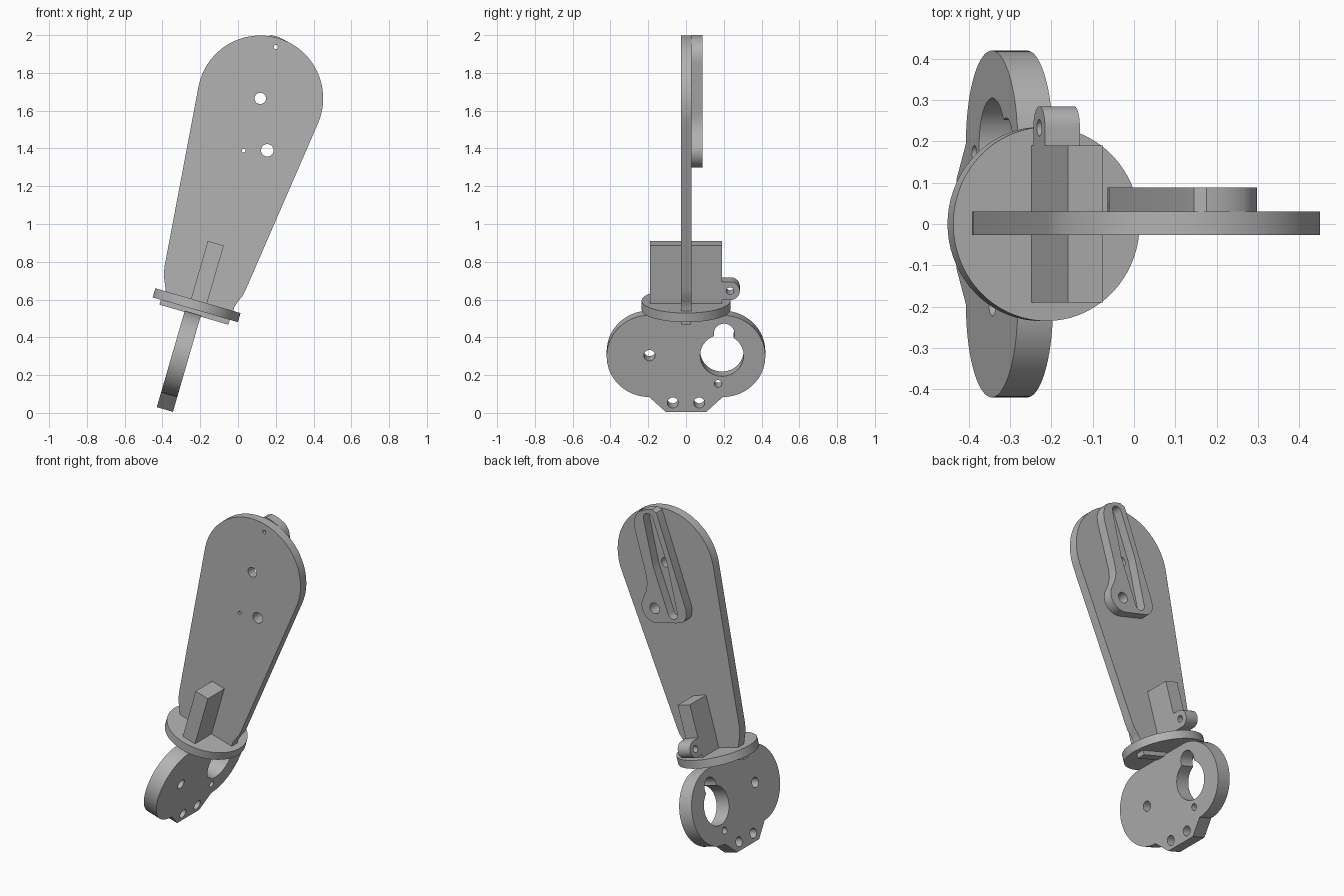
import bpy, bmesh
from math import sin, cos, radians
from mathutils import Matrix

if "Cube" in bpy.data.objects:
    bpy.data.objects.remove(bpy.data.objects["Cube"])

grey = bpy.data.materials.new("mid grey")
grey.use_nodes = True
grey.diffuse_color = (0.45, 0.45, 0.45, 1)
grey.node_tree.nodes["Principled BSDF"].inputs["Base Color"].default_value = (0.45, 0.45, 0.45, 1)

# Frames: upright sheets (x, z) and parts leaning with the joint
LEAN = Matrix.Translation((-0.219, 0, 0.57)) @ Matrix.Rotation(radians(16.2), 4, 'Y')
UPRIGHT = Matrix.Rotation(radians(90), 4, 'X')
ACROSS = LEAN @ Matrix(((0, 0, 1, 0), (1, 0, 0, 0), (0, 1, 0, 0), (0, 0, 0, 1)))


def arc(cx, cy, r, start=0, end=360, steps=32):
    """Points along an arc; a full turn leaves out the repeated point."""
    count = steps if end - start == 360 else steps + 1
    angles = [radians(start + (end - start) * i / steps) for i in range(count)]
    return [(cx + r * cos(a), cy + r * sin(a)) for a in angles]


def rect(x0, y0, x1, y1):
    return [(x0, y0), (x1, y0), (x1, y1), (x0, y1)]


def sheet(name, frame, near, far, outline, holes=()):
    """Extrude a profile with holes between two depths of its frame."""
    curve = bpy.data.curves.new(name, 'CURVE')
    curve.dimensions = '2D'
    curve.fill_mode = 'BOTH'
    curve.extrude = (far - near) / 2
    for loop in [outline, *holes]:
        spline = curve.splines.new('POLY')
        spline.points.add(len(loop) - 1)
        for point, (x, y) in zip(spline.points, loop):
            point.co = (x, y, 0, 1)
        spline.use_cyclic_u = True
    helper = bpy.data.objects.new("profile", curve)
    bpy.context.collection.objects.link(helper)
    bpy.context.view_layer.update()
    mesh = bpy.data.meshes.new_from_object(helper)
    bpy.data.objects.remove(helper)
    mesh.transform(frame @ Matrix.Translation((0, 0, (near + far) / 2)))
    bm = bmesh.new()
    bm.from_mesh(mesh)
    bmesh.ops.remove_doubles(bm, verts=bm.verts, dist=0.0001)
    bmesh.ops.recalc_face_normals(bm, faces=bm.faces)
    bm.to_mesh(mesh)
    bm.free()
    mesh.materials.clear()
    mesh.materials.append(grey)
    obj = bpy.data.objects.new(name, mesh)
    bpy.context.collection.objects.link(obj)
    bpy.ops.object.select_all(action='DESELECT')
    obj.select_set(True)
    bpy.context.view_layer.objects.active = obj
    bpy.ops.object.shade_smooth_by_angle(angle=radians(30))
    return obj


# Tall teardrop plate with its pin holes
plate = arc(0.118, 1.665, 0.333, -23.5, 169.3, 48)
plate += [(-0.39, 0.77), (-0.392, 0.72), (-0.383, 0.65), (-0.38, 0.615),
          (-0.03, 0.515), (-0.02, 0.56), (0, 0.59), (0.025, 0.62), (0.04, 0.65)]
sheet("main_plate", UPRIGHT, -0.03, 0.027, plate,
      [arc(0.118, 1.665, 0.03), arc(0.155, 1.39, 0.033),
       arc(0.03, 1.388, 0.01, steps=16), arc(0.2, 1.937, 0.011, steps=16)])

# Slotted lever on the back of the plate
lever = [(0.13, 1.955), (0.116, 1.915), (-0.06, 1.44), (-0.064, 1.4), (-0.055, 1.37),
         (-0.035, 1.35), (0, 1.338)]
lever += arc(0.155, 1.39, 0.09, -105, 25, 16)
lever += [(0.215, 1.48), (0.207, 1.53), (0.214, 1.58), (0.293, 1.85), (0.298, 1.89),
          (0.29, 1.93), (0.265, 1.965), (0.215, 1.99), (0.175, 2), (0.145, 1.988)]
slot = arc(0.2, 1.937, 0.033, -10, 156, 12) + arc(0.116, 1.664, 0.052, 158, 168, 2)
slot += arc(0.03, 1.388, 0.033, 170, 336, 12) + arc(0.116, 1.664, 0.052, -22, -12, 2)
sheet("slotted_lever", UPRIGHT, -0.088, -0.03, lever, [slot, arc(0.155, 1.39, 0.033)])

# Round flange and the plate tab passing through it
sheet("flange_disc", LEAN, -0.025, 0.025, arc(0, 0, 0.235, steps=72))
sheet("plate_tab", LEAN @ UPRIGHT, -0.027, 0.027, rect(-0.19, -0.052, 0.19, 0.01))

# Cross block and its side lug
sheet("cross_block", ACROSS, -0.038, 0.05, rect(-0.19, 0.02, 0.19, 0.343))
lug = arc(0.235, 0.093, 0.05, -90, 90, 20) + [(0.185, 0.143), (0.185, 0.043)]
sheet("side_lug", ACROSS, -0.038, 0.05, lug, [arc(0.233, 0.093, 0.02)])

# Two-lobed foot with a keyhole opening and bolt holes
foot = arc(0.195, -0.27, 0.225, -90, 90, 40) + arc(-0.195, -0.27, 0.225, 90, 270, 40)
foot += [(-0.108, -0.577), (0.108, -0.577)]
keyhole = arc(0.19, -0.266, 0.115, 111, 417, 40) + arc(0.202, -0.146, 0.055, -25, 193, 20)
bolts = [arc(y, z, r) for y, z, r in
         ((-0.193, -0.266, 0.03), (0.17, -0.422, 0.02), (-0.07, -0.527, 0.029), (0.07, -0.527, 0.029))]
sheet("lobed_foot", ACROSS, -0.052, 0.037, foot, [keyhole, *bolts])
